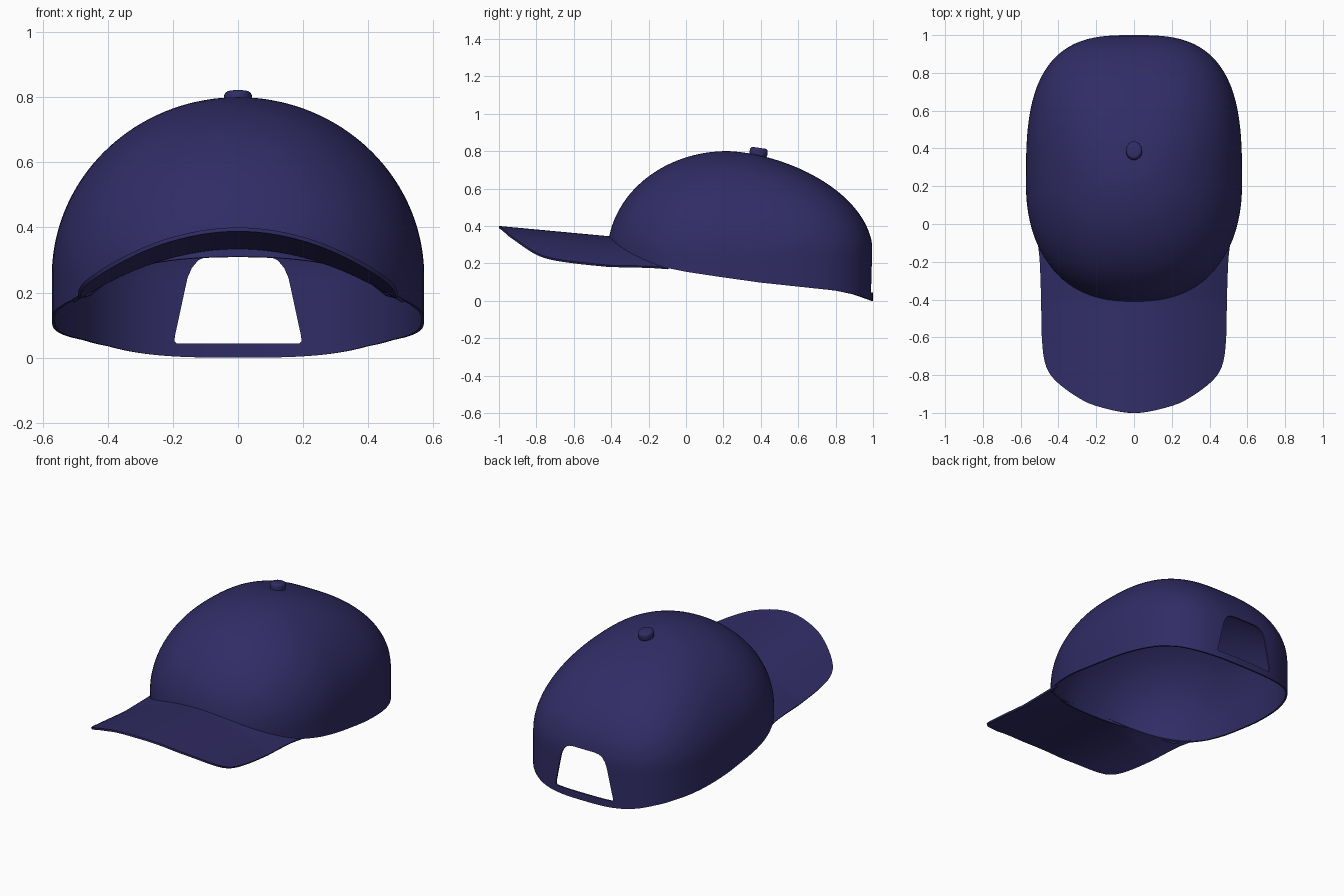
import bpy, bmesh
from math import sin, cos, asin, pi, radians
from mathutils import Vector

if "Cube" in bpy.data.objects:
    bpy.data.objects.remove(bpy.data.objects["Cube"])

navy = bpy.data.materials.new("navy_cloth")
navy.diffuse_color = (0.03, 0.025, 0.13, 1)
navy.use_nodes = True
navy.node_tree.nodes["Principled BSDF"].inputs["Base Color"].default_value = navy.diffuse_color
CY, CZ, HALF_W, HEIGHT = 0.22, 0.25, 0.572, 0.55   # crown centre and radii


def make_object(name, verts, faces):
    mesh = bpy.data.meshes.new(name)
    mesh.from_pydata(verts, [], faces)
    bm = bmesh.new()
    bm.from_mesh(mesh)
    bmesh.ops.remove_doubles(bm, verts=bm.verts, dist=0.0005)
    bm.to_mesh(mesh)
    bm.free()
    obj = bpy.data.objects.new(name, mesh)
    bpy.context.collection.objects.link(obj)
    mesh.materials.append(navy)
    return obj


def activate(obj):
    bpy.ops.object.select_all(action='DESELECT')
    obj.select_set(True)
    bpy.context.view_layer.objects.active = obj


def finish(obj):
    activate(obj)
    for m in list(obj.modifiers):
        bpy.ops.object.modifier_apply(modifier=m.name)
    bpy.ops.object.shade_smooth_by_angle(angle=radians(40))


def interp(table, v):
    for (a, za), (b, zb) in zip(table, table[1:]):
        if v <= b:
            return za + (zb - za) * max(0, (v - a) / (b - a))
    return table[-1][1]


def outline(th, k=1.0, s=0.0):
    """Crown plan at angle th, shrunk by k; squarer at the back and low down."""
    c, d = cos(th), sin(th)
    back = d > 0
    n = 2 + (1.0 if back else 0.25) * cos(max(s, 0))
    r = k / (abs(c) ** n + abs(d) ** n) ** (1 / n)
    return HALF_W * c * r, CY + (0.78 if back else 0.64) * d * r


# crown: rounded dome with a slanting lower rim
RIM = [(-0.42, 0.31), (-0.34, 0.28), (-0.27, 0.235), (-0.2, 0.19), (-0.1, 0.175),
       (0, 0.155), (0.2, 0.125), (0.4, 0.097), (0.8, 0.055), (0.9, 0.035), (1.0, 0.0)]
SEG, ROWS = 120, 40
verts, faces = [], []
for j in range(ROWS + 1):
    for i in range(SEG):
        th = 2 * pi * i / SEG
        e = (interp(RIM, outline(th)[1]) - CZ) / HEIGHT
        s0 = e if e < 0 else asin(e)
        s = s0 + (pi / 2 - s0) * j / ROWS
        p = 1 + 0.2 * max(0, sin(th)) ** 2
        k = max(0, cos(s)) ** p if s > 0 else 1
        z = CZ + HEIGHT * (sin(s) if s > 0 else s)
        verts.append((*outline(th, k, s), z))
for j in range(ROWS):
    for i in range(SEG):
        n = (i + 1) % SEG
        faces.append((j * SEG + i, j * SEG + n, (j + 1) * SEG + n, (j + 1) * SEG + i))
crown = make_object("crown", verts, faces)
sol = crown.modifiers.new("cloth", 'SOLIDIFY')
sol.thickness, sol.offset = 0.01, -1

# back opening above the strap
half = [(0.188, 0.043), (0.195, 0.05), (0.194, 0.065), (0.165, 0.2), (0.155, 0.245),
        (0.142, 0.275), (0.122, 0.299), (0.1, 0.309), (0.07, 0.313)]
ring = half + [(-x, z) for x, z in reversed(half)]
N = len(ring)
cverts = [(x, y, z) for y in (0.7, 1.2) for x, z in ring]
cfaces = [tuple(range(N)), tuple(reversed(range(N, 2 * N)))]
cfaces += [(i, i + N, (i + 1) % N + N, (i + 1) % N) for i in range(N)]
cutter = make_object("opening_cutter", cverts, cfaces)
cutter.hide_render = True
cut = crown.modifiers.new("opening", 'BOOLEAN')
cut.operation, cut.object, cut.solver = 'DIFFERENCE', cutter, 'EXACT'
finish(crown)
bpy.data.objects.remove(cutter)


# brim: arched sheet between the crown front and a rounded outer edge
def spline(points, steps=12):
    pts = [Vector(p) for p in points]
    pts = [2 * pts[0] - pts[1]] + pts + [2 * pts[-1] - pts[-2]]
    out = []
    for a, b, c, d in zip(pts, pts[1:], pts[2:], pts[3:]):
        for q in range(steps):
            t = q / steps
            out.append(0.5 * (2 * b + (c - a) * t + (2 * a - 5 * b + 4 * c - d) * t * t
                              + (3 * b - a - 3 * c + d) * t ** 3))
    return out + [pts[-2]]


def resample(pts, count):
    length = [0]
    for a, b in zip(pts, pts[1:]):
        length.append(length[-1] + (b - a).length)
    xs = list(zip(length, [p.x for p in pts]))
    ys = list(zip(length, [p.y for p in pts]))
    steps = [length[-1] * i / count for i in range(count + 1)]
    return [Vector((interp(xs, v), interp(ys, v))) for v in steps]


A0, A1, COLS, DEPTH = radians(209), radians(331), 80, 20
side = [(0.2, -0.963), (0.31, -0.91), (0.42, -0.825), (0.47, -0.74), (0.488, -0.6),
        (0.492, -0.4), (0.499, -0.2), outline(A1, 0.99)]
edge = [(-x, y) for x, y in reversed(side)] + [(0, -1)] + side
outer = resample(spline(edge), COLS)
inner = [Vector(outline(A0 + (A1 - A0) * i / COLS, 0.975)) for i in range(COLS + 1)]
verts, faces = [], []
for k in range(DEPTH + 1):
    for a, b in zip(inner, outer):
        x, y = a.lerp(b, k / DEPTH)
        verts.append((x, y, 0.345 + 0.093 * max(0, -y - 0.41) - 0.64 * x * x))
W = COLS + 1
for k in range(DEPTH):
    for i in range(COLS):
        faces.append(((k + 1) * W + i, (k + 1) * W + i + 1, k * W + i + 1, k * W + i))
brim = make_object("brim", verts, faces)
sol = brim.modifiers.new("board", 'SOLIDIFY')
sol.thickness, sol.offset = 0.012, -1
finish(brim)

# button on top
bpy.ops.mesh.primitive_cylinder_add(vertices=32, radius=0.043, depth=0.05,
                                    location=(0, 0.388, 0.793), rotation=(radians(-8), 0, 0))
button = bpy.context.object
button.name = "top_button"
button.scale.y = 1.12
button.data.materials.append(navy)
bev = button.modifiers.new("round", 'BEVEL')
bev.width, bev.segments = 0.015, 4
finish(button)
